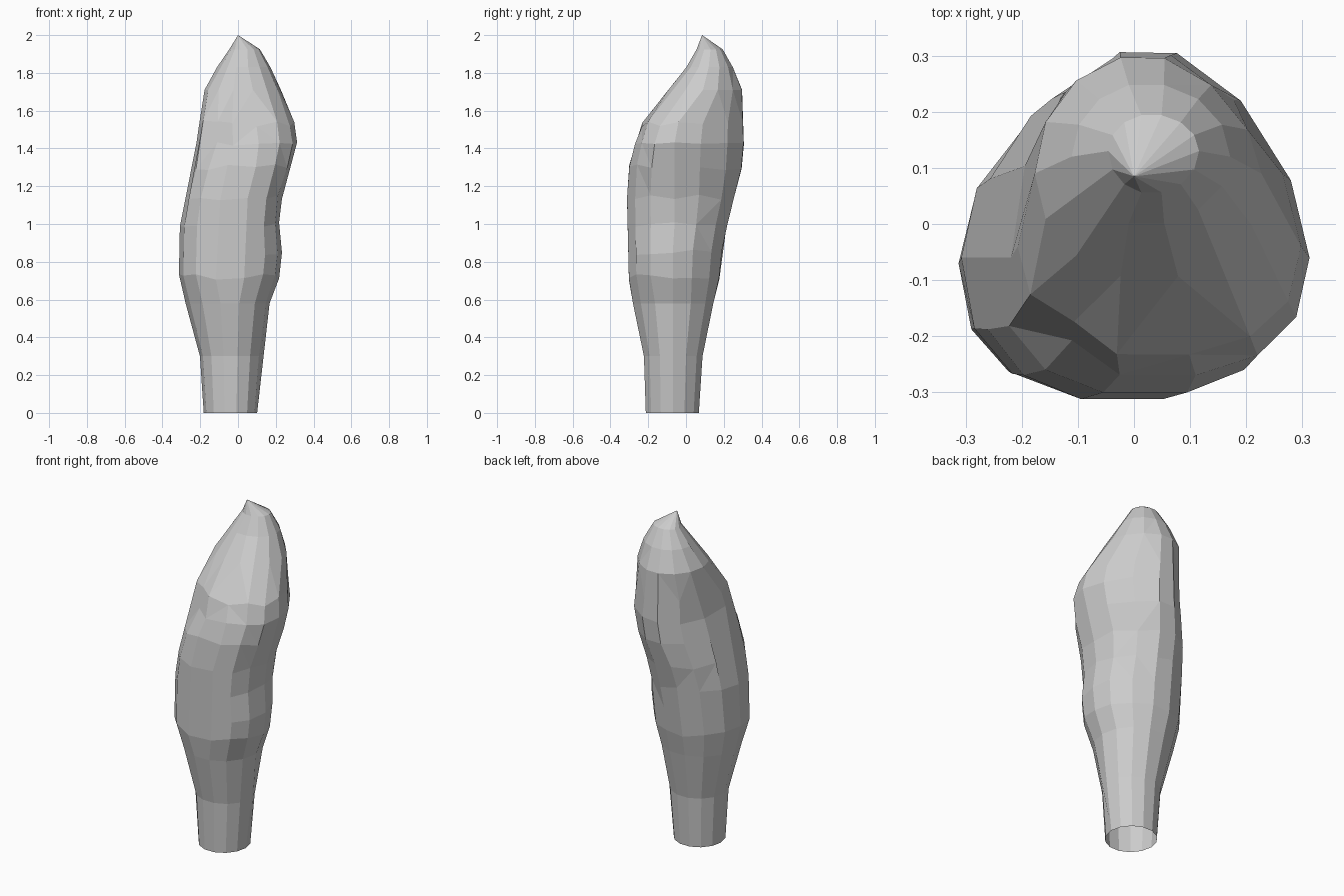
import bpy, bmesh, math, random

if "Cube" in bpy.data.objects:
    bpy.data.objects.remove(bpy.data.objects["Cube"])

random.seed(4)
SIDES = 14

# Cross-sections: z, left x, right x, front y, back y, centre x, centre y
STEM = [
    (0.00, -0.18, 0.10, -0.215, 0.07, -0.04, -0.07),
    (0.30, -0.20, 0.125, -0.225, 0.09, -0.04, -0.07),
    (0.50, -0.25, 0.15, -0.264, 0.13, -0.04, -0.07),
    (0.58, -0.275, 0.165, -0.284, 0.148, -0.04, -0.07),
]
HEAD = [
    STEM[-1],
    (0.72, -0.31, 0.215, -0.305, 0.18, -0.04, -0.07),
    (0.85, -0.31, 0.23, -0.308, 0.195, -0.04, -0.07),
    (1.00, -0.305, 0.215, -0.312, 0.222, -0.03, -0.06),
    (1.14, -0.28, 0.23, -0.315, 0.26, -0.02, -0.06),
    (1.30, -0.242, 0.28, -0.303, 0.30, 0.02, -0.06),
    (1.42, -0.217, 0.31, -0.272, 0.312, 0.03, -0.06),
    (1.53, -0.205, 0.295, -0.235, 0.308, 0.02, -0.04),
    (1.71, -0.175, 0.225, -0.095, 0.30, 0.02, 0.09),
    (1.83, -0.11, 0.17, 0.00, 0.25, 0.02, 0.12),
    (1.925, -0.045, 0.115, 0.055, 0.195, 0.03, 0.13),
]


def section(bm, row, jitter):
    """Ring made of four elliptical quadrants, squarer at the front."""
    z, xl, xr, yf, yb, cx, cy = row
    ring = []
    for i in range(SIDES):
        a = 2 * math.pi * i / SIDES
        c, s = math.cos(a), math.sin(a)
        power = 1.0
        if 0.6 < z < 1.8:
            if s < 0:
                power = 1.0 if (c < 0 and z > 1.4) else 0.84
            elif c > 0:
                power = 1.2 if z > 1.2 else 1.1
        c = math.copysign(abs(c) ** power, c)
        s = math.copysign(abs(s) ** power, s)
        x = cx + c * ((xr - cx) if c > 0 else (cx - xl)) * 1.01
        y = cy + s * ((yb - cy) if s > 0 else (cy - yf)) * 1.01
        # shallow crease on the front left
        if i == 9 and 1.35 < z < 1.6:
            x += 0.015
            y += 0.02
        dz = random.uniform(-jitter, jitter)
        ring.append(bm.verts.new((x, y, z + dz)))
    return ring


def loft(name, rows, jitter=0.0, tip=None):
    bm = bmesh.new()
    rings = []
    for k, row in enumerate(rows):
        loose = 0 < k < len(rows) - 3
        rings.append(section(bm, row, jitter if loose else 0))
    for lo, hi in zip(rings, rings[1:]):
        for i in range(SIDES):
            j = (i + 1) % SIDES
            bm.faces.new((lo[i], lo[j], hi[j], hi[i]))
    if tip:
        top = bm.verts.new(tip)
        for i in range(SIDES):
            bm.faces.new((rings[-1][i], rings[-1][(i + 1) % SIDES], top))
    bmesh.ops.triangulate(bm, faces=bm.faces[:], quad_method='SHORT_EDGE')
    bmesh.ops.recalc_face_normals(bm, faces=bm.faces[:])
    # merge nearly coplanar triangles into larger irregular facets
    bmesh.ops.dissolve_limit(bm, angle_limit=math.radians(5),
                             verts=bm.verts[:], edges=bm.edges[:])
    mesh = bpy.data.meshes.new(name)
    bm.to_mesh(mesh)
    bm.free()
    obj = bpy.data.objects.new(name, mesh)
    bpy.context.collection.objects.link(obj)
    return obj


# Open tapering stem
loft("stem", STEM)

# Faceted, backward-leaning flame-shaped head
loft("head", HEAD, jitter=0.015, tip=(0.0, 0.085, 2.0))
